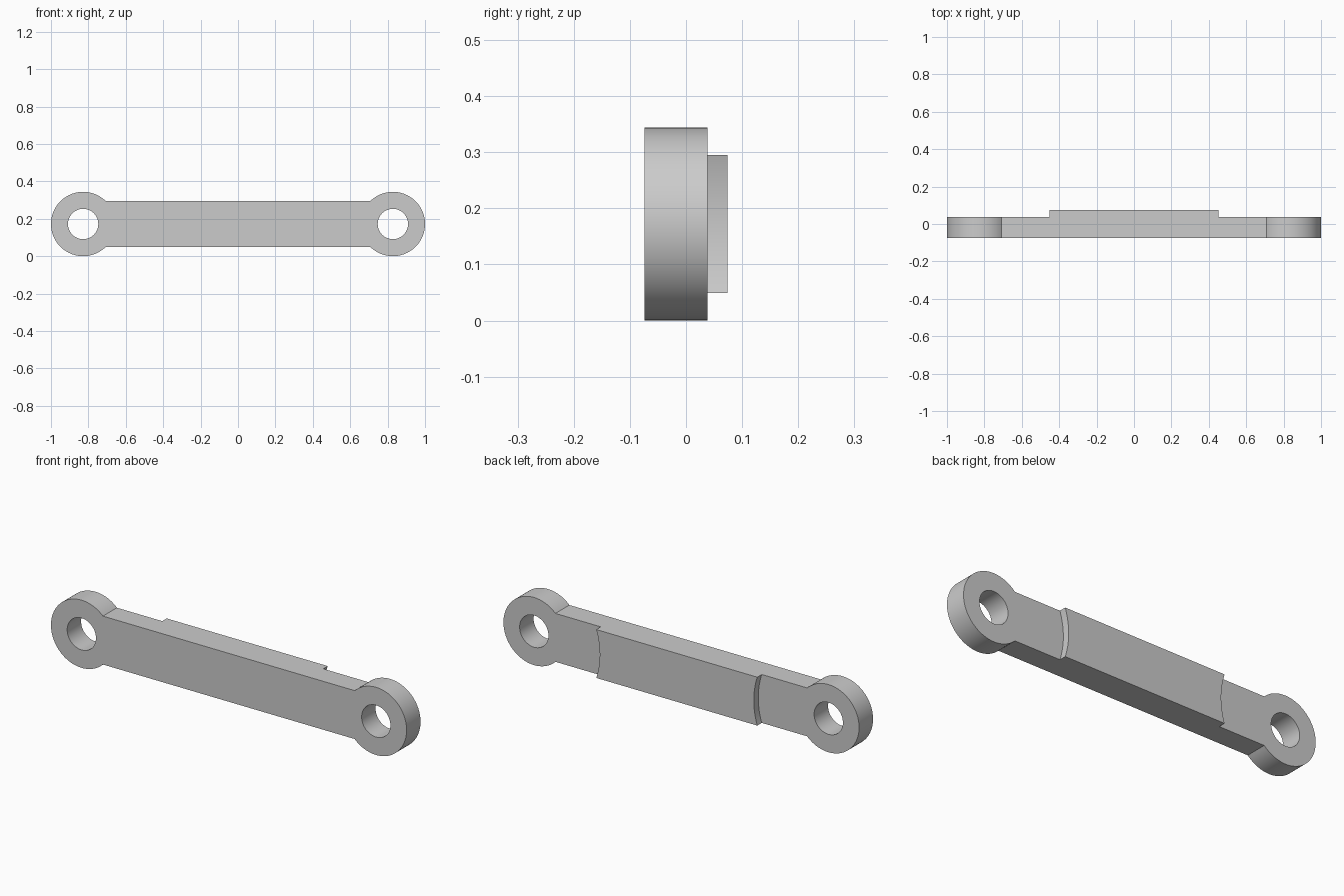
import bpy
import bmesh
from math import asin, cos, sin, pi, radians
from mathutils import Matrix

if "Cube" in bpy.data.objects:
    bpy.data.objects.remove(bpy.data.objects["Cube"])

EYE_X, EYE_R, HOLE_R = 0.828, 0.172, 0.081
BAR_HALF = 0.123                    # half height of the bar
FRONT, EYE_BACK, PAD_BACK = -0.074, 0.038, 0.074
RELIEF_R = 0.395                    # round step around each eye
SEGMENTS = 64

steel = bpy.data.materials.new("plain grey")
steel.use_nodes = True
grey = (0.6, 0.6, 0.6, 1)
steel.diffuse_color = grey
steel.node_tree.nodes["Principled BSDF"].inputs["Base Color"].default_value = grey


def finish(name, bm):
    mesh = bpy.data.meshes.new(name)
    bm.to_mesh(mesh)
    bm.free()
    mesh.materials.append(steel)
    obj = bpy.data.objects.new(name, mesh)
    bpy.context.collection.objects.link(obj)
    return obj


def cylinder(name, x, radius, y0, y1, segments):
    bm = bmesh.new()
    place = Matrix.Translation((x, (y0 + y1) / 2, EYE_R)) @ Matrix.Rotation(pi / 2, 4, "X")
    bmesh.ops.create_cone(bm, cap_ends=True, segments=segments, radius1=radius,
                          radius2=radius, depth=y1 - y0, matrix=place)
    return finish(name, bm)


# Link outline: an arc round each eye, joined by the straight bar edges
half_gap = asin(BAR_HALF / EYE_R)
bm = bmesh.new()
outline = []
for side in (1, -1):
    for i in range(SEGMENTS + 1):
        a = -pi + half_gap + (2 * pi - 2 * half_gap) * i / SEGMENTS
        outline.append(bm.verts.new((side * (EYE_X + EYE_R * cos(a)), FRONT,
                                     EYE_R + side * EYE_R * sin(a))))
face = bm.faces.new(outline)
extruded = bmesh.ops.extrude_face_region(bm, geom=[face])["geom"]
bmesh.ops.translate(bm, vec=(0, PAD_BACK - FRONT, 0),
                    verts=[v for v in extruded if isinstance(v, bmesh.types.BMVert)])
bmesh.ops.recalc_face_normals(bm, faces=bm.faces)
link = finish("connecting_link", bm)

# Cut the stepped back and the pin hole at both ends
cutters = []
for side in (1, -1):
    x = side * EYE_X
    cutters.append(cylinder("relief_cutter", x, RELIEF_R, EYE_BACK, 0.2, 2 * SEGMENTS))
    cutters.append(cylinder("hole_cutter", x, HOLE_R, -0.2, 0.3, SEGMENTS))

bpy.ops.object.select_all(action="DESELECT")
bpy.context.view_layer.objects.active = link
link.select_set(True)
for cutter in cutters:
    cutter.hide_render = True
    cut = link.modifiers.new("cut", "BOOLEAN")
    cut.operation, cut.solver, cut.object = "DIFFERENCE", "EXACT", cutter
    bpy.ops.object.modifier_apply(modifier=cut.name)
for cutter in cutters:
    bpy.data.objects.remove(cutter)

bpy.ops.object.shade_smooth_by_angle(angle=radians(30))
